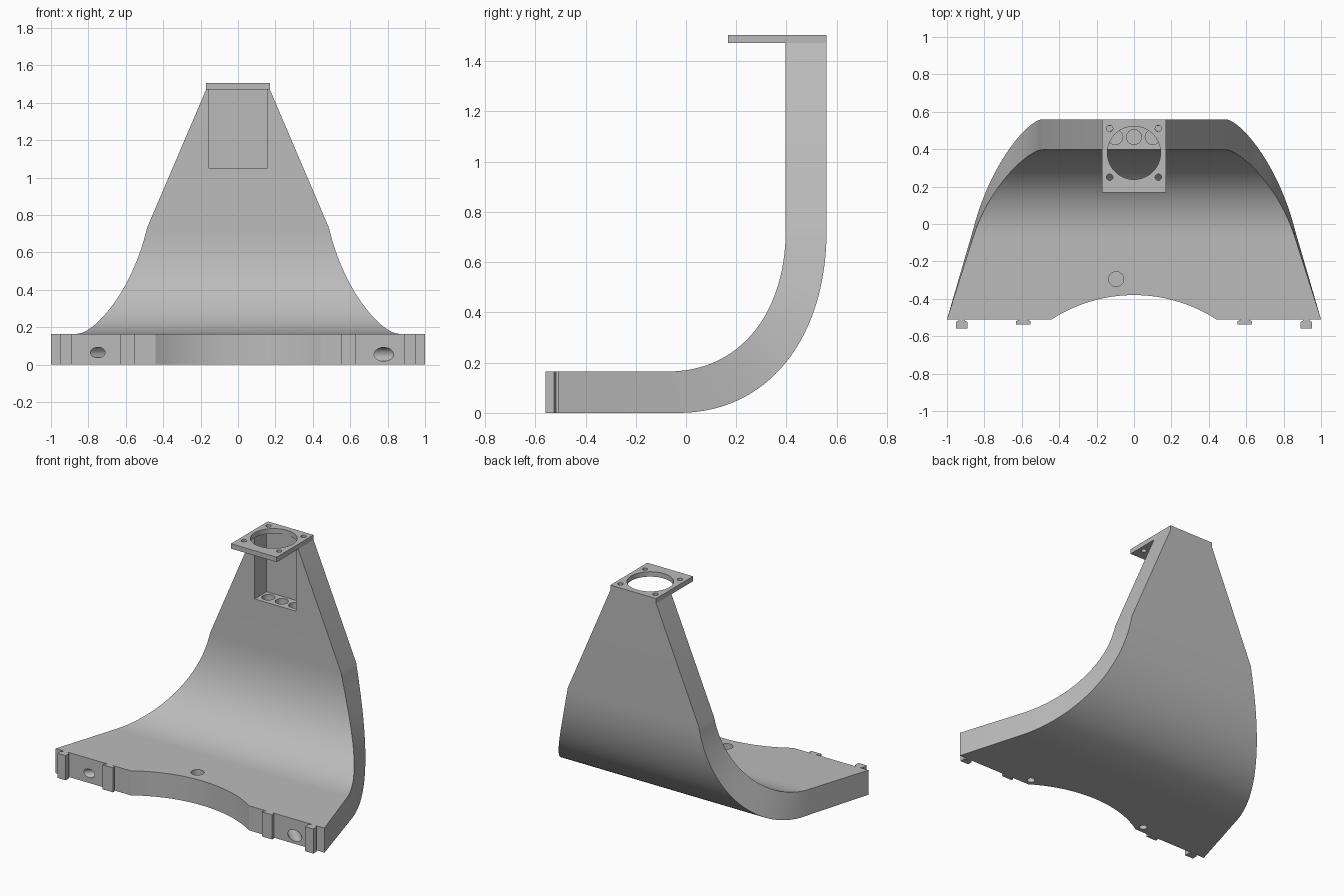
import bpy, bmesh, math
from mathutils import Vector, Matrix

if "Cube" in bpy.data.objects:
    bpy.data.objects.remove(bpy.data.objects["Cube"], do_unlink=True)

grey = bpy.data.materials.new("plain grey")
grey.use_nodes = True
colour = (0.5, 0.5, 0.5, 1)
grey.diffuse_color = colour
grey.node_tree.nodes["Principled BSDF"].inputs["Base Color"].default_value = colour


def finish(name, bm):
    bmesh.ops.recalc_face_normals(bm, faces=bm.faces[:])
    mesh = bpy.data.meshes.new(name)
    bm.to_mesh(mesh)
    bm.free()
    mesh.materials.append(grey)
    ob = bpy.data.objects.new(name, mesh)
    bpy.context.collection.objects.link(ob)
    return ob


def box(name, lo, hi):
    lo, hi = Vector(lo), Vector(hi)
    bm = bmesh.new()
    bmesh.ops.create_cube(bm, size=1, matrix=Matrix.Translation((lo + hi) / 2)
                          @ Matrix.Diagonal((*(hi - lo), 1)))
    return finish(name, bm)


def rod(start, end, radius, sides=32):
    start, end = Vector(start), Vector(end)
    axis = end - start
    bm = bmesh.new()
    turn = axis.to_track_quat('Z', 'Y').to_matrix().to_4x4()
    bmesh.ops.create_cone(bm, cap_ends=True, segments=sides, radius1=radius,
                          radius2=radius, depth=axis.length,
                          matrix=Matrix.Translation((start + end) / 2) @ turn)
    return finish("hole_cutter", bm)


def cut(target, cutters):
    bpy.context.view_layer.objects.active = target
    for c in cutters:
        c.hide_render = True
        mod = target.modifiers.new("cut", 'BOOLEAN')
        mod.operation = 'DIFFERENCE'
        mod.solver = 'EXACT'
        mod.object = c
        bpy.ops.object.modifier_apply(modifier=mod.name)
        bpy.data.objects.remove(c, do_unlink=True)


def smooth(ob):
    bpy.ops.object.select_all(action='DESELECT')
    ob.select_set(True)
    bpy.context.view_layer.objects.active = ob
    bpy.ops.object.shade_smooth_by_angle(angle=math.radians(25))


def bezier(a, b, c, d, t):
    s = 1 - t
    return a * s**3 + 3 * b * s * s * t + 3 * c * s * t * t + d * t**3


def bend(y0, z0, y1, z1, t, pull=0.6):
    return (bezier(y0, y0 + (y1 - y0) * pull, y1, y1, t),
            bezier(z0, z0, z1 - (z1 - z0) * pull, z1, t))


# Curved stand: stations of (half width, inner point, outer point)
stations = [(1.0, (-0.51, 0.165), (-0.51, 0))]
steps = 32
for i in range(steps + 1):
    t = i / steps
    stations.append((bezier(0.86, 0.77, 0.565, 0.487, t),
                     bend(-0.07, 0.165, 0.397, 0.73, t),
                     bend(-0.03, 0, 0.56, 0.73, t)))
stations.append((0.17, (0.397, 1.472), (0.56, 1.472)))

bm = bmesh.new()
rings = []
for w, inner, outer in stations:
    rings.append([bm.verts.new((x, *p)) for x, p in
                  ((-w, inner), (w, inner), (w, outer), (-w, outer))])
for a, b in zip(rings, rings[1:]):
    for k in range(4):
        n = (k + 1) % 4
        bm.faces.new((a[k], a[n], b[n], b[k]))
bm.faces.new(rings[0])
bm.faces.new(rings[-1])
stand = finish("curved_stand", bm)

# Front arch, pocket, wire holes
cutters = [rod((0, -1.19, -0.1), (0, -1.19, 0.3), 0.81, 160),
           box("pocket_cutter", (-0.155, 0.3, 1.05), (0.155, 0.525, 1.5))]
for x in (-0.1, 0, 0.1):
    cutters.append(rod((x, 0.465, 0.8), (x, 0.465, 1.1), 0.04))
cutters.append(rod((-0.095, -0.295, 0.06), (-0.095, -0.295, 0.3), 0.04))
for side, x, z, r in ((-1, 0.75, 0.065, 0.028), (1, 0.78, 0.055, 0.037)):
    cutters.append(rod((side * (x + 0.1), -0.61, z),
                       (side * (x - 0.15), -0.36, z), r))
    cutters.append(rod((side * 0.46, -0.46, -0.05), (side * 0.46, -0.46, 0.03), 0.025))
cut(stand, cutters)
smooth(stand)

# Mounting plate with a large opening and four screw holes
plate = box("mounting_plate", (-0.17, 0.168, 1.472), (0.17, 0.56, 1.505))
cutters = [rod((0, 0.38, 1.4), (0, 0.38, 1.6), 0.142, 64)]
for x in (-0.13, 0.13):
    for y in (0.25, 0.51):
        cutters.append(rod((x, y, 1.4), (x, y, 1.6), 0.017, 20))
cut(plate, cutters)
smooth(plate)

# T-shaped joining tabs along the front edge
for side, label in ((1, "left"), (-1, "right")):
    for kind, x, neck_y, tip_y, neck, head in (
            ("outer", 0.921, -0.525, -0.56, 0.018, 0.031),
            ("inner", 0.592, -0.52, -0.537, 0.022, 0.038)):
        outline = [(-neck, -0.505), (-neck, neck_y + 0.008), (-head, neck_y),
                   (-head, tip_y)]
        outline += [(-px, py) for px, py in reversed(outline)]
        bm = bmesh.new()
        face = bm.faces.new([bm.verts.new((side * x + px, py, 0))
                             for px, py in outline])
        top = bmesh.ops.extrude_face_region(bm, geom=[face])["geom"]
        bmesh.ops.translate(bm, vec=(0, 0, 0.165), verts=[
            v for v in top if isinstance(v, bmesh.types.BMVert)])
        finish(label + "_" + kind + "_tab", bm)
